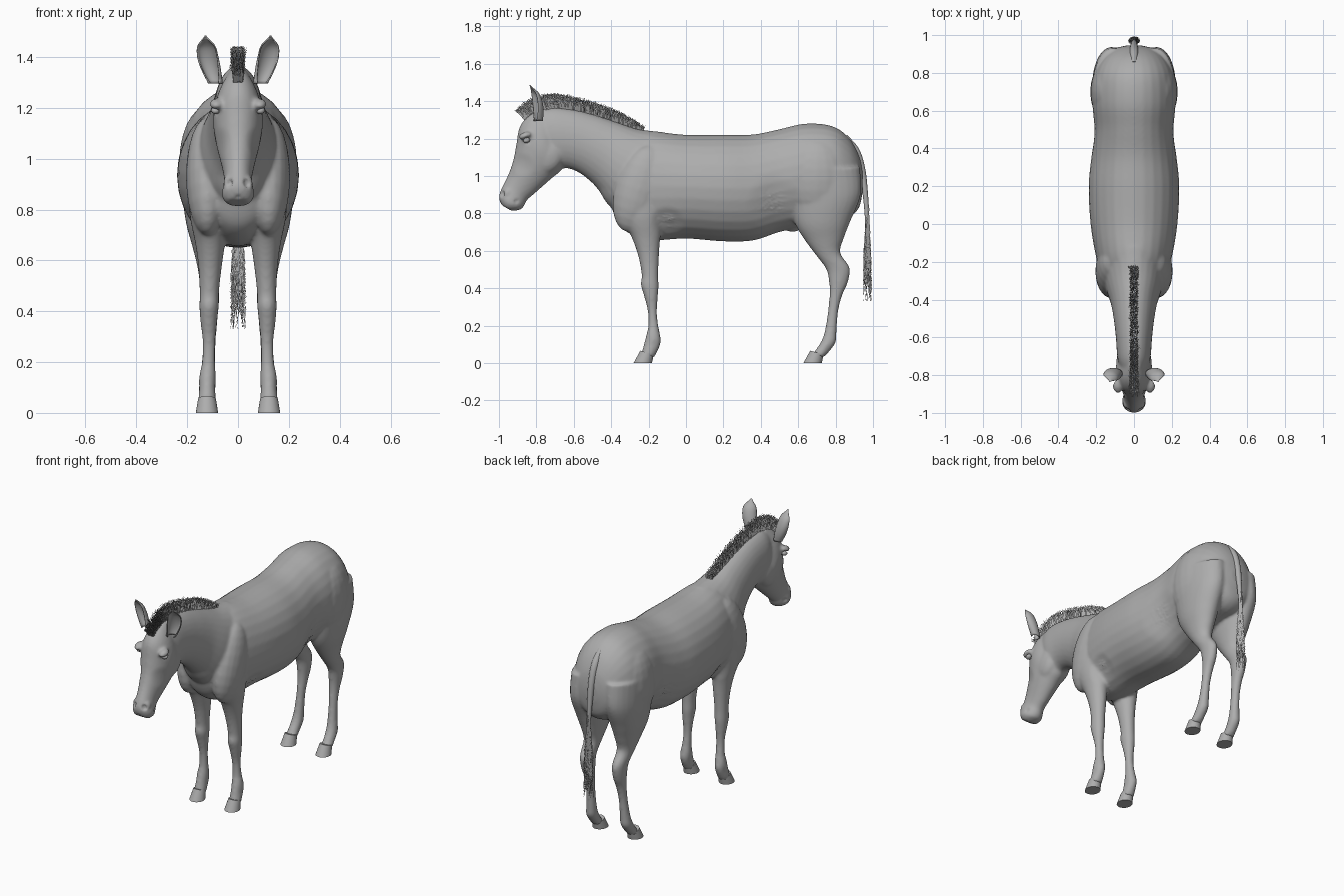
import bpy, bmesh, math, random
from mathutils import Vector, Matrix

random.seed(4)
cube = bpy.data.objects.get("Cube")
if cube:
    bpy.data.objects.remove(cube)


def material(name, value):
    mat = bpy.data.materials.new(name)
    mat.use_nodes = True
    colour = (value, value, value, 1)
    mat.diffuse_color = colour
    mat.node_tree.nodes["Principled BSDF"].inputs["Base Color"].default_value = colour
    return mat


coat = material("coat grey", 0.42)


def make_object(name, bm, angle=60):
    """Turn a bmesh into a smooth shaded object."""
    mesh = bpy.data.meshes.new(name)
    bmesh.ops.recalc_face_normals(bm, faces=bm.faces)
    bm.to_mesh(mesh)
    bm.free()
    obj = bpy.data.objects.new(name, mesh)
    bpy.context.collection.objects.link(obj)
    mesh.materials.append(coat)
    shade(obj, angle)
    return obj


def shade(obj, angle):
    bpy.ops.object.select_all(action="DESELECT")
    obj.select_set(True)
    bpy.context.view_layer.objects.active = obj
    bpy.ops.object.shade_smooth_by_angle(angle=math.radians(angle))


def spline(points, t):
    """Smooth curve through tuples, with t from 0 to 1."""
    pos = t * (len(points) - 1)
    i = min(int(pos), len(points) - 2)
    f = pos - i
    a, b, c, d = (points[min(max(i + k, 0), len(points) - 1)] for k in (-1, 0, 1, 2))
    return [q + f / 2 * (r - p + f * (2 * p - 5 * q + 4 * r - s + f * (3 * (q - r) + s - p)))
            for p, q, r, s in zip(a, b, c, d)]


def loft(bm, rings, side=1, steps=5, count=28):
    """Skin ellipses given as (y, z) of one end, (y, z) of the other, half width, centre x."""
    total = (len(rings) - 1) * steps
    loops = []
    for n in range(total + 1):
        y1, z1, y2, z2, w, x = spline(rings, n / total)
        loop = []
        for k in range(count):
            a = math.tau * k / count
            f = (1 - math.cos(a)) / 2
            loop.append(bm.verts.new((side * (x + w * math.sin(a)), y1 + (y2 - y1) * f, z1 + (z2 - z1) * f)))
        loops.append(loop)
    for lo, hi in zip(loops, loops[1:]):
        for k in range(count):
            j = (k + 1) % count
            bm.faces.new((lo[k], lo[j], hi[j], hi[k]))
    bm.faces.new(loops[0])
    bm.faces.new(loops[-1])


def blob(bm, centre, size, tilt=0):
    mat = Matrix.Translation(centre) @ Matrix.Rotation(tilt, 4, "X") @ Matrix.Diagonal((*size, 1))
    bmesh.ops.create_uvsphere(bm, u_segments=20, v_segments=12, radius=1, matrix=mat)


torso = [(-.40, .99, -.40, .84, .07, 0), (-.36, 1.12, -.36, .74, .13, 0), (-.28, 1.2, -.28, .68, .17, 0),
         (-.18, 1.235, -.18, .655, .2, 0), (0, 1.22, 0, .665, .23, 0), (.2, 1.22, .2, .65, .24, 0),
         (.36, 1.222, .36, .655, .225, 0), (.5, 1.25, .5, .7, .21, 0), (.64, 1.28, .64, .73, .22, 0),
         (.78, 1.267, .78, .76, .21, 0), (.87, 1.205, .87, .78, .17, 0), (.925, 1.11, .925, .83, .11, 0),
         (.945, 1.02, .945, .92, .04, 0)]
neck = [(-.12, 1.235, -.3, .72, .17, 0), (-.25, 1.25, -.41, .84, .15, 0), (-.36, 1.285, -.48, .94, .122, 0),
        (-.48, 1.325, -.56, 1.01, .105, 0), (-.6, 1.355, -.63, 1.04, .095, 0),
        (-.72, 1.365, -.69, 1.04, .088, 0), (-.8, 1.33, -.72, 1.08, .07, 0)]
head = [(-.76, 1.365, -.66, 1.2, .05, 0), (-.84, 1.325, -.66, 1.1, .085, 0), (-.89, 1.26, -.665, 1.035, .098, 0),
        (-.907, 1.17, -.72, .985, .088, 0), (-.922, 1.09, -.765, .945, .074, 0), (-.945, 1.02, -.81, .905, .061, 0),
        (-.968, .97, -.85, .87, .055, 0), (-.99, .925, -.865, .84, .06, 0), (-1, .885, -.885, .82, .063, 0),
        (-.988, .845, -.93, .812, .045, 0)]
hind_leg = [(.5, 1.02, .93, 1.05, .11, .11), (.55, .86, .935, .9, .1, .12), (.585, .74, .88, .76, .085, .12),
            (.64, .65, .845, .67, .064, .117), (.7, .57, .825, .59, .046, .115), (.75, .5, .875, .51, .038, .112),
            (.765, .43, .865, .43, .035, .11), (.767, .36, .835, .36, .029, .11), (.757, .26, .813, .27, .025, .113),
            (.742, .17, .805, .16, .029, .117), (.725, .12, .8, .11, .033, .12), (.7, .08, .765, .06, .032, .122),
            (.675, .045, .735, .03, .036, .123)]
front_leg = [(-.36, .92, -.12, .92, .075, .12), (-.345, .78, -.12, .78, .072, .118), (-.29, .67, -.138, .66, .058, .11),
             (-.255, .57, -.145, .56, .045, .11), (-.237, .47, -.148, .47, .038, .113),
             (-.242, .42, -.146, .41, .038, .114), (-.225, .36, -.15, .36, .033, .115),
             (-.205, .28, -.155, .27, .025, .114), (-.202, .2, -.148, .2, .026, .116),
             (-.212, .15, -.135, .13, .033, .12), (-.225, .1, -.14, .09, .032, .121),
             (-.24, .045, -.17, .03, .036, .122)]

# Body: lofted masses fused into one skin
bm = bmesh.new()
for rings in (torso, neck, head):
    loft(bm, rings)
for side in (1, -1):
    loft(bm, hind_leg, side)
    loft(bm, front_leg, side)
    blob(bm, (side * .13, .7, .98), (.102, .17, .22))                # thigh
    blob(bm, (side * .12, -.25, .93), (.085, .13, .24), -.3)         # shoulder
    blob(bm, (side * .05, -.735, 1.11), (.044, .08, .1), -.5)        # cheek
    blob(bm, (side * .085, -.86, 1.215), (.028, .036, .02), .3)      # brow
blob(bm, (0, .57, .735), (.03, .05, .035))                           # sheath
body = make_object("body", bm)
remesh = body.modifiers.new("fuse", "REMESH")
remesh.mode = "VOXEL"
remesh.voxel_size = .0085
smooth = body.modifiers.new("soften", "SMOOTH")
smooth.factor = .5
smooth.iterations = 8
skin = bpy.data.meshes.new_from_object(body.evaluated_get(bpy.context.evaluated_depsgraph_get()))
body.modifiers.clear()
body.data = skin


def sculpt(centre, radius, amount):
    """Push the skin in or out around a point on both sides."""
    for v in skin.vertices:
        gap = (Vector((abs(v.co.x), v.co.y, v.co.z)) - Vector(centre)).length / radius
        if gap < 1:
            v.co += v.normal * amount * (1 - gap * gap) ** 2


sculpt((.038, -.985, .905), .022, -.016)     # nostril
sculpt((.05, -.965, .915), .03, .007)        # nostril rim
sculpt((.095, -.85, 1.19), .03, -.008)       # eye socket
sculpt((.07, -.87, 1.06), .07, -.006)        # hollow below the cheekbone
sculpt((.17, -.1, .75), .1, -.012)           # elbow hollow
sculpt((.19, .47, .85), .16, -.012)          # flank hollow
sculpt((.03, -.39, .9), .08, .008)           # breast muscle
for k in range(10):                          # mouth line
    sculpt((.06 * math.sin(k / 6), -.985 + .011 * k, .85 + .002 * k), .014, -.006)
shade(body, 180)

# Hooves: sharp-edged cones with a hollow sole
for name, y in (("front_hoof", -.28), ("hind_hoof", .628)):
    for side, label in ((1, "left"), (-1, "right")):
        bm = bmesh.new()
        loft(bm, [(y + .036, .066, y + .108, .045, .035, .122), (y, 0, y + .098, 0, .044, .122)], side, 2)
        sole = min(bm.faces, key=lambda f: f.calc_center_median().z)
        bmesh.ops.inset_region(bm, faces=[sole], thickness=.009, depth=-.008)
        make_object(label + "_" + name, bm, 35)

# Eyes and ears
for side, label in ((1, "left"), (-1, "right")):
    bm = bmesh.new()
    blob(bm, (side * .088, -.852, 1.19), (.018, .019, .014), .3)
    make_object(label + "_eye", bm)

    bm = bmesh.new()
    rows = []
    for n in range(17):
        t = n / 16
        width, = spline([(.03,), (.037,), (.042,), (.043,), (.036,), (.003,)], t)
        opening = 2.5 - 1.2 * t ** .6
        turn = Matrix.Rotation(.35, 3, "Z")
        centre = Vector((.088 + .04 * math.sin(t * 1.6), -.79 - .045 * t * t, 1.295 + .19 * t))
        row = []
        for k in range(15):
            a = (k / 7 - 1) * opening
            p = centre + turn @ Vector((width * math.sin(a), width * .8 * math.cos(a), 0))
            row.append(bm.verts.new((side * p.x, p.y, p.z)))
        rows.append(row)
    for lo, hi in zip(rows, rows[1:]):
        for k in range(14):
            bm.faces.new((lo[k], lo[k + 1], hi[k + 1], hi[k]))
    ear = make_object(label + "_ear", bm, 80)
    solid = ear.modifiers.new("thickness", "SOLIDIFY")
    solid.thickness = .005


def strand(bm, path, radius):
    """Thin three-sided tapering hair."""
    rings = []
    for n, p in enumerate(path):
        r = radius * (1 - .7 * n / (len(path) - 1))
        rings.append([bm.verts.new(Vector(p) + Vector((r * math.sin(a), r * math.cos(a), 0))) for a in (0, 2.1, 4.2)])
    for lo, hi in zip(rings, rings[1:]):
        for k in range(3):
            bm.faces.new((lo[k], lo[k - 1], hi[k - 1], hi[k]))


# Mane: upright hairs between the crest and the trimmed edge
crest = [(-.865, 1.3), (-.79, 1.335), (-.71, 1.355), (-.6, 1.345), (-.465, 1.305), (-.34, 1.265), (-.225, 1.235)]
edge = [(-.91, 1.35), (-.84, 1.41), (-.73, 1.44), (-.6, 1.425), (-.46, 1.385), (-.34, 1.335), (-.225, 1.265)]
bm = bmesh.new()
for n in range(2600):
    t = random.random()
    root, tip = Vector(spline(crest, t)), Vector(spline(edge, t))
    tip = root.lerp(tip, random.uniform(.85, 1.04))
    x = random.uniform(-.019, .019)
    lean = random.gauss(0, .006)
    mid = root.lerp(tip, .5)
    strand(bm, [(x, *root), (x * 1.1 + lean * .3, *mid), (x * 1.1 + lean, tip.x + random.gauss(0, .006), tip.y)], .0016)
make_object("mane", bm)

# Tail: tapering dock with a long tuft
bm = bmesh.new()
loft(bm, [(.86, 1.22, .83, 1.17, .02, 0), (.925, 1.145, .89, 1.12, .022, 0), (.958, 1.04, .92, 1.03, .02, 0),
          (.972, .92, .942, .92, .016, 0), (.978, .8, .955, .8, .012, 0), (.976, .66, .962, .66, .007, 0)])
make_object("tail", bm)
bm = bmesh.new()
for n in range(260):
    start, length = random.uniform(.55, .86), random.uniform(.15, .3)
    end = max(start - length, .33)
    a, phase = random.uniform(0, math.tau), random.uniform(0, 6)
    path = []
    for k in range(8):
        z = start + (end - start) * k / 7
        spread = .008 + .018 * min(1, (.86 - z) / .3) * k / 7
        wave = .004 * math.sin(phase + k * 1.7)
        path.append((spread * math.cos(a) * 1.1 + wave, .97 + spread * math.sin(a) * .85 + wave * .5, z))
    strand(bm, path, .0016)
make_object("tail_tuft", bm)
